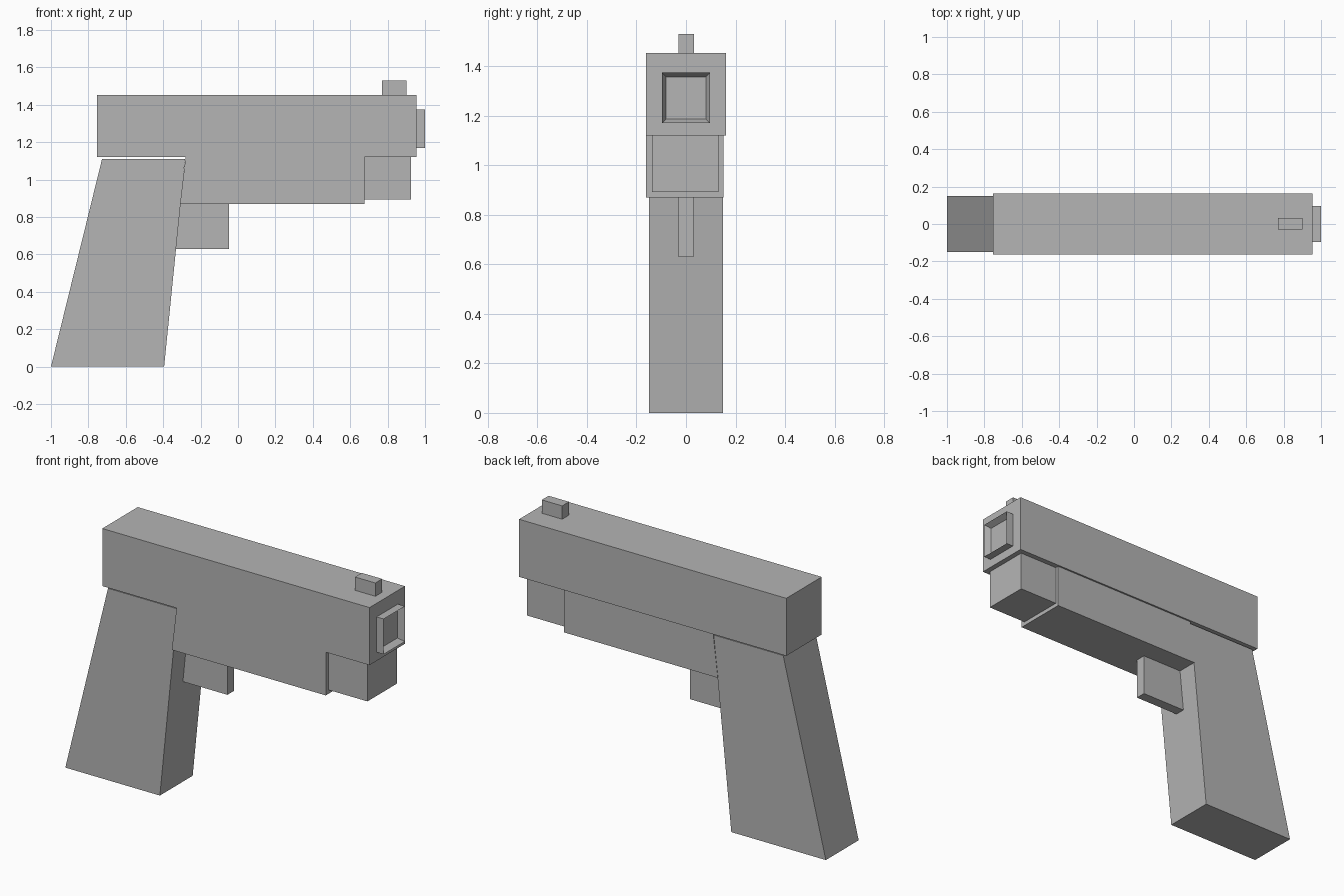
import bpy, bmesh

if "Cube" in bpy.data.objects:
    bpy.data.objects.remove(bpy.data.objects["Cube"])

grey = bpy.data.materials.new("plain_grey")
grey.diffuse_color = (0.46, 0.46, 0.46, 1)
grey.use_nodes = True
grey.node_tree.nodes["Principled BSDF"].inputs["Base Color"].default_value = grey.diffuse_color


def prism(name, profile, y0, y1, recess=None):
    """Extrude an (x, z) side profile from y0 to y1; recess = (rim, depth) on the +x end."""
    bm = bmesh.new()
    face = bm.faces.new([bm.verts.new((x, y0, z)) for x, z in profile])
    ext = bmesh.ops.extrude_face_region(bm, geom=[face])
    moved = [v for v in ext["geom"] if isinstance(v, bmesh.types.BMVert)]
    bmesh.ops.translate(bm, vec=(0, y1 - y0, 0), verts=moved)
    bmesh.ops.recalc_face_normals(bm, faces=bm.faces)
    if recess:
        end = max(bm.faces, key=lambda f: f.calc_center_median().x)
        bmesh.ops.inset_region(bm, faces=[end], thickness=recess[0])
        bmesh.ops.translate(bm, vec=(-recess[1], 0, 0), verts=end.verts)
    mesh = bpy.data.meshes.new(name)
    bm.to_mesh(mesh)
    bm.free()
    mesh.materials.append(grey)
    obj = bpy.data.objects.new(name, mesh)
    bpy.context.collection.objects.link(obj)
    return obj


def rect(x0, x1, z0, z1):
    return [(x0, z0), (x1, z0), (x1, z1), (x0, z1)]


# Upper body, front sight and recessed muzzle
prism("slide", rect(-0.755, 0.955, 1.12, 1.453), -0.162, 0.162)
prism("front_sight", rect(0.77, 0.90, 1.453, 1.53), -0.03, 0.032)
prism("muzzle", rect(0.955, 1.0, 1.17, 1.374), -0.097, 0.097, recess=(0.024, 0.036))

# Lower body: frame ends on the slanted front of the grip
prism("frame", [(-0.31, 0.87), (0.675, 0.87), (0.675, 1.12), (-0.28, 1.12)], -0.162, 0.152)
prism("front_rail", rect(0.675, 0.925, 0.893, 1.12), -0.138, 0.132)

# Tapered, raked grip
prism("grip", [(-1.0, 0), (-0.395, 0), (-0.283, 1.11), (-0.727, 1.11)], -0.15, 0.15)

# Thin trigger block meeting the grip
prism("trigger", [(-0.333, 0.63), (-0.047, 0.63), (-0.047, 0.87), (-0.31, 0.87)], -0.03, 0.03)
